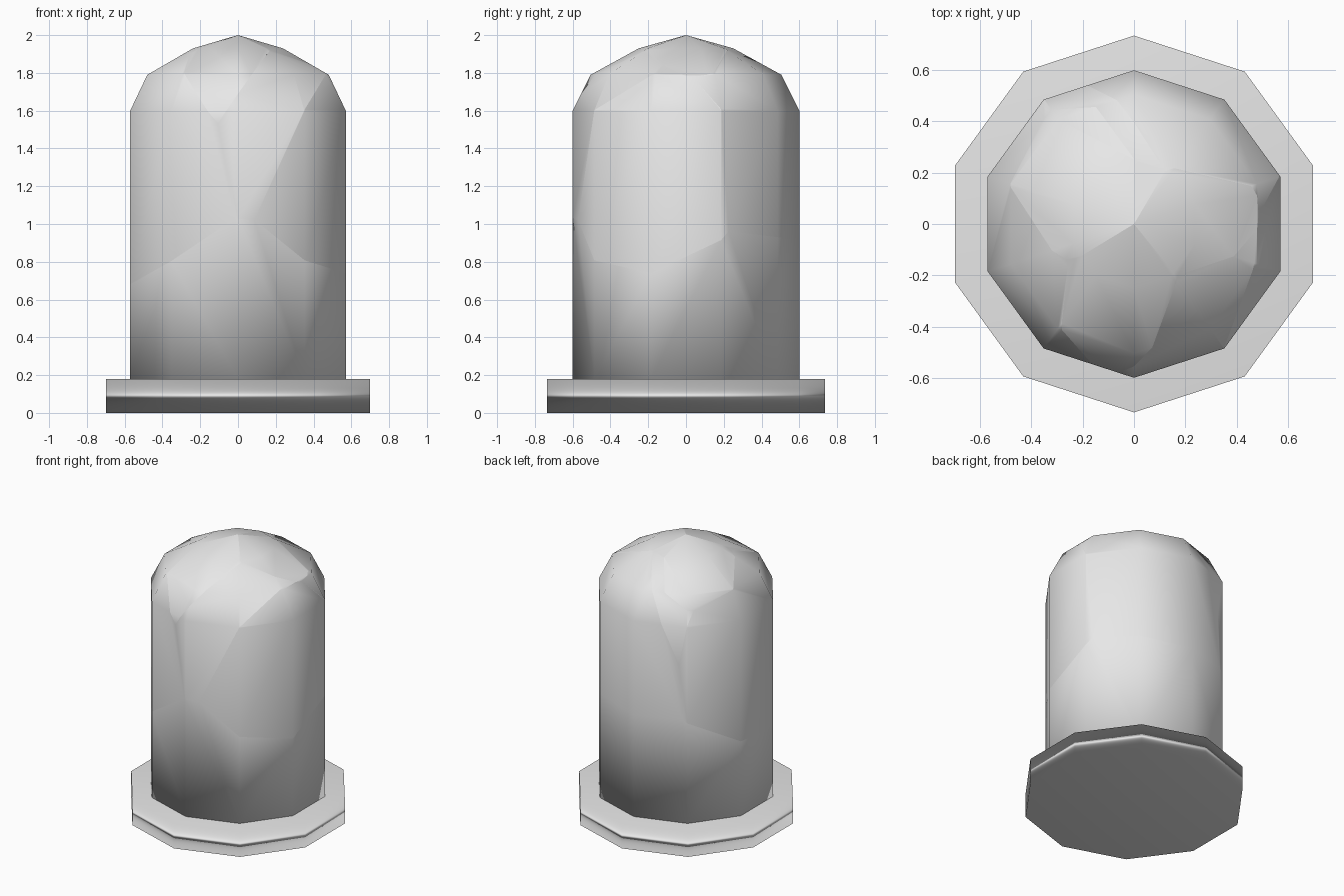
import bpy
import bmesh
from math import cos, sin, pi
from mathutils import Vector

cube = bpy.data.objects.get("Cube")
if cube:
    bpy.data.objects.remove(cube, do_unlink=True)

SIDES = 10

grey = bpy.data.materials.new("light_grey")
grey.use_nodes = True
grey.diffuse_color = (0.8, 0.8, 0.8, 1)
grey.node_tree.nodes["Principled BSDF"].inputs["Base Color"].default_value = (0.8, 0.8, 0.8, 1)


def lathe(profile):
    """Turn (radius, z) points into a closed ten-sided solid."""
    bm = bmesh.new()
    rings = []
    for r, z in profile:
        if r == 0:
            rings.append([bm.verts.new((0, 0, z))] * SIDES)
        else:
            angles = [pi / 2 + 2 * pi * i / SIDES for i in range(SIDES)]
            rings.append([bm.verts.new((r * cos(a), r * sin(a), z)) for a in angles])
    for low, high in zip(rings, rings[1:]):
        for i in range(SIDES):
            j = (i + 1) % SIDES
            corners = [low[i], low[j], high[j], high[i]]
            bm.faces.new(list(dict.fromkeys(corners)))
    bm.faces.new(rings[0][::-1])
    if profile[-1][0]:
        bm.faces.new(rings[-1])
    for f in bm.faces:
        f.smooth = True
    bm.normal_update()
    return bm


def add_object(name, bm):
    mesh = bpy.data.meshes.new(name)
    bm.to_mesh(mesh)
    bm.free()
    mesh.materials.append(grey)
    obj = bpy.data.objects.new(name, mesh)
    bpy.context.collection.objects.link(obj)
    return obj


# Base plate, its shading led by the wide flat caps
base = add_object("base_plate", lathe([(0.735, 0), (0.735, 0.18)]))
weighted = base.modifiers.new("cap_shading", "WEIGHTED_NORMAL")
weighted.mode = "FACE_AREA"
weighted.keep_sharp = False

# Cracked dome: each shard is the region where its linear score
# (x, y, z, constant) is the highest
shards = {
    "dome_bottom": (0, 0, 0, 0),
    "dome_left_side": (-0.8, -0.118, 1.13, -1.248),
    "dome_front": (0.211, -0.398, 1.331, -1.607),
    "dome_front_top": (-0.26, -0.378, 1.649, -2.133),
    "dome_right_side": (0.962, -0.472, 1, -1.376),
    "dome_right_top": (0.52, -0.069, 2.53, -3.895),
    "dome_back": (0, 0.13, 1.075, -1.063),
    "dome_back_top": (-0.317, -0.01, 1.225, -1.285),
    "dome_left_top": (-0.822, 0.257, 2.163, -3.161),
}
dome = lathe([(0.6, 0.18), (0.6, 1.6), (0.505, 1.79), (0.25, 1.93), (0, 2)])

for name, own in shards.items():
    bm = dome.copy()
    for other_name, other in shards.items():
        if other_name == name:
            continue
        # Plane where the two scores are equal; keep this shard's side
        diff = [b - a for a, b in zip(own, other)]
        normal = Vector(diff[:3])
        point = normal * (-diff[3] / normal.length_squared)
        geom = bm.verts[:] + bm.edges[:] + bm.faces[:]
        cut = bmesh.ops.bisect_plane(bm, geom=geom, dist=1e-5, plane_co=point,
                                     plane_no=normal, clear_outer=True)
        rim = [e for e in cut["geom_cut"]
               if isinstance(e, bmesh.types.BMEdge) and e.is_boundary]
        if len(rim) > 2:
            for f in bmesh.ops.holes_fill(bm, edges=rim, sides=0)["faces"]:
                f.smooth = False
    bmesh.ops.recalc_face_normals(bm, faces=bm.faces[:])
    if bm.faces:
        add_object(name, bm)
    else:
        bm.free()
dome.free()
